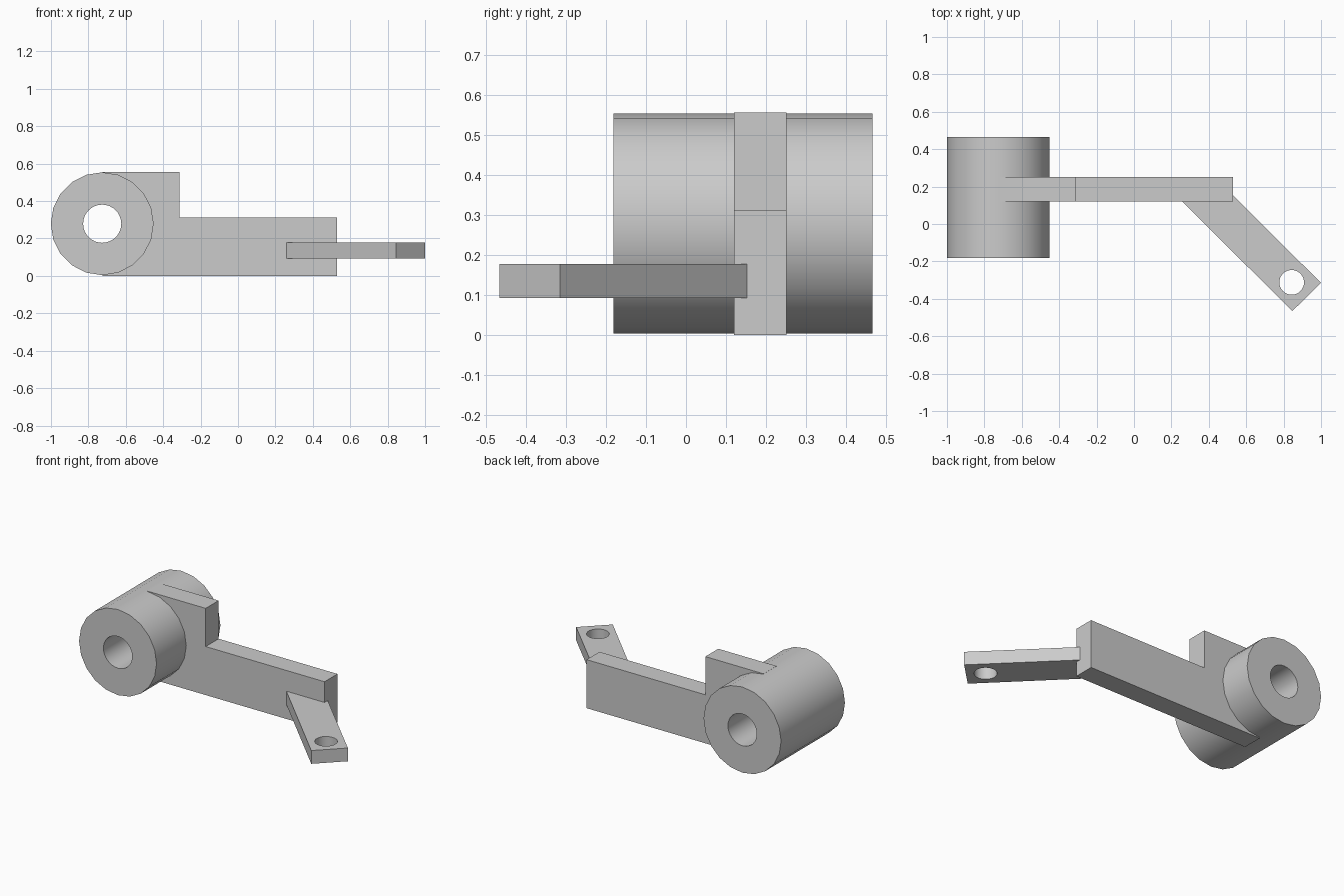
import bpy, bmesh, math
from mathutils import Matrix

cube = bpy.data.objects.get("Cube")
if cube:
    bpy.data.objects.remove(cube, do_unlink=True)

grey = bpy.data.materials.new("plain grey")
grey.use_nodes = True
colour = (0.6, 0.6, 0.6, 1)
grey.diffuse_color = colour
grey.node_tree.nodes["Principled BSDF"].inputs["Base Color"].default_value = colour

UPRIGHT = Matrix.Rotation(math.pi / 2, 4, 'X')  # profile (x, y) becomes (x, z)


def circle(cx, cy, r, n):
    return [(cx + r * math.cos(2 * math.pi * i / n),
             cy + r * math.sin(2 * math.pi * i / n)) for i in range(n)]


def plate(name, loops, depth, matrix):
    """Fill an outline with optional holes and extrude it by depth."""
    bm = bmesh.new()
    edges = []
    for loop in loops:
        vs = [bm.verts.new((x, y, 0)) for x, y in loop]
        edges += [bm.edges.new((a, b)) for a, b in zip(vs, vs[1:] + vs[:1])]
    bmesh.ops.triangle_fill(bm, use_beauty=True, edges=edges, normal=(0, 0, 1))
    ext = bmesh.ops.extrude_face_region(bm, geom=bm.faces[:], use_keep_orig=True)
    top = [g for g in ext["geom"] if isinstance(g, bmesh.types.BMVert)]
    bmesh.ops.translate(bm, verts=top, vec=(0, 0, depth))
    bmesh.ops.recalc_face_normals(bm, faces=bm.faces[:])
    bmesh.ops.dissolve_limit(bm, angle_limit=0.01, verts=bm.verts[:], edges=bm.edges[:])
    bm.transform(matrix)
    mesh = bpy.data.meshes.new(name)
    bm.to_mesh(mesh)
    bm.free()
    mesh.materials.append(grey)
    obj = bpy.data.objects.new(name, mesh)
    bpy.context.collection.objects.link(obj)
    bpy.ops.object.select_all(action='DESELECT')
    obj.select_set(True)
    bpy.context.view_layer.objects.active = obj
    bpy.ops.object.shade_smooth_by_angle(angle=math.radians(30))
    return obj


# Pivot hub with a bore
hub_x, hub_z = -0.726, 0.279
plate("pivot_hub",
      [circle(hub_x, hub_z, 0.275, 20), circle(hub_x, hub_z, 0.102, 32)],
      0.647, Matrix.Translation((0, 0.466, 0)) @ UPRIGHT)

# Stepped arm, notched inside the hub to keep the bore clear
plate("stepped_arm",
      [[(hub_x, 0), (0.53, 0), (0.53, 0.311), (-0.313, 0.311),
        (-0.313, 0.556), (hub_x, 0.556), (-0.55, hub_z)]],
      0.131, Matrix.Translation((0, 0.251, 0)) @ UPRIGHT)

# Angled lever with a pin hole
plate("angled_lever",
      [[(1, -0.315), (0.846, -0.466), (0.257, 0.122), (0.28, 0.152), (0.53, 0.152)],
       circle(0.843, -0.312, 0.066, 32)],
      0.085, Matrix.Translation((0, 0, 0.093)))
